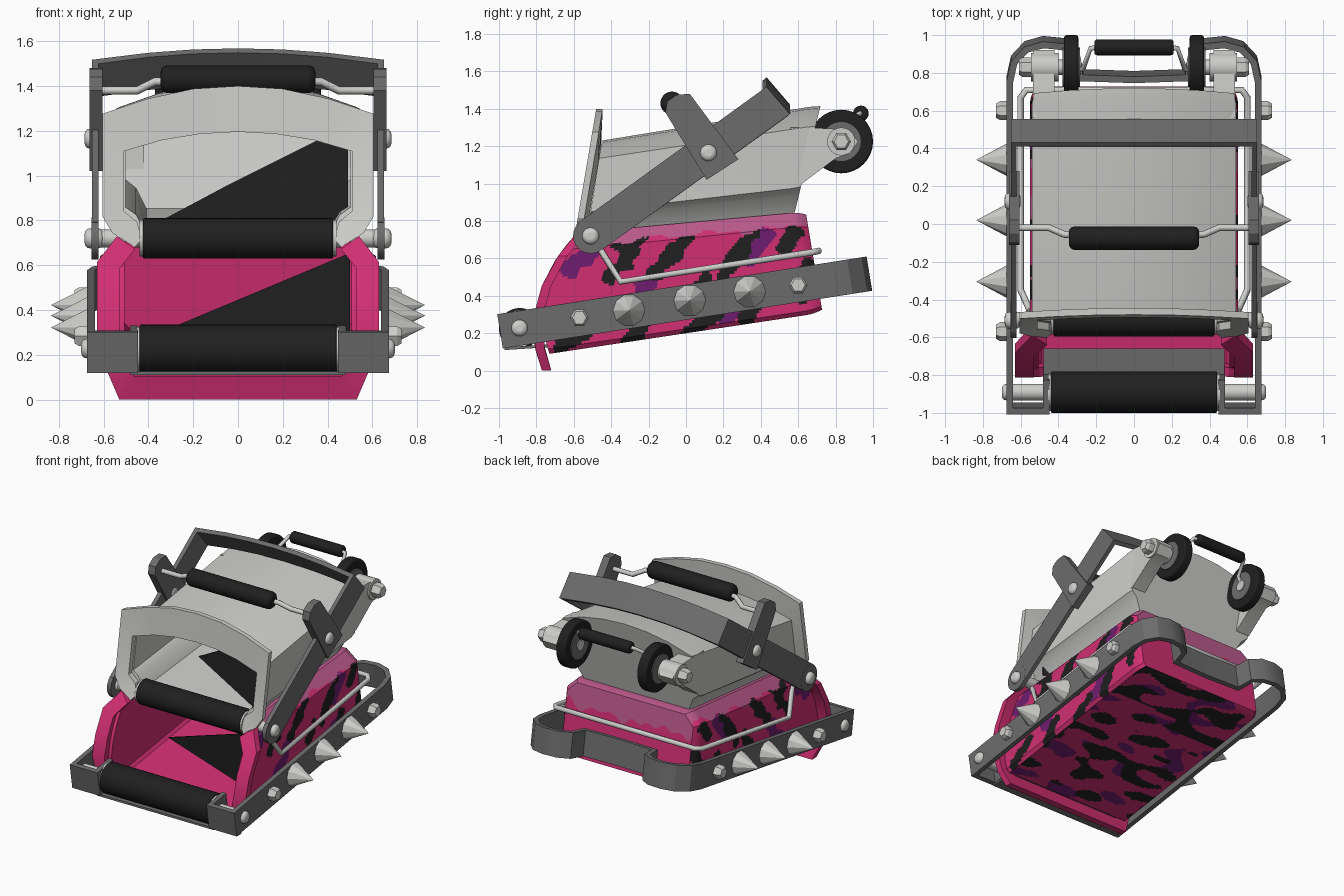
import bpy, bmesh, math
from mathutils import Vector, noise
from mathutils.geometry import intersect_point_line

if "Cube" in bpy.data.objects:
    bpy.data.objects.remove(bpy.data.objects["Cube"])


def material(name, r, g, b):
    m = bpy.data.materials.new(name)
    m.use_nodes = True
    m.diffuse_color = (r, g, b, 1)
    m.node_tree.nodes["Principled BSDF"].inputs["Base Color"].default_value = (r, g, b, 1)
    return m


PINK = material("hot pink", .64, .028, .17)
MAUVE = material("pale pink", .5, .1, .26)
PURPLE = material("purple", .16, .012, .16)
BLACK = material("black", .014, .014, .014)
GREY = material("steel grey", .15, .15, .15)
WHITE = material("off white", .6, .6, .58)
SILVER = material("silver", .62, .62, .6)
SIDES = (("left", 1), ("right", -1))


def finish(name, bm, mats, rule=None):
    bmesh.ops.recalc_face_normals(bm, faces=bm.faces)
    if rule:
        bm.faces.ensure_lookup_table()
        for f in bm.faces:
            f.material_index = rule(f)
    me = bpy.data.meshes.new(name)
    bm.to_mesh(me)
    bm.free()
    for m in mats:
        me.materials.append(m)
    ob = bpy.data.objects.new(name, me)
    bpy.context.collection.objects.link(ob)


def loft(name, rings, mats, rule=None):
    """Skin closed sections and cap both ends."""
    bm = bmesh.new()
    vs = [[bm.verts.new(p) for p in r] for r in rings]
    n = len(vs[0])
    for a, b in zip(vs, vs[1:]):
        for j in range(n):
            k = (j + 1) % n
            bm.faces.new((a[j], a[k], b[k], b[j]))
    bm.faces.new(vs[0])
    bm.faces.new(vs[-1])
    finish(name, bm, mats, rule)


def prism(name, pts, x0, x1, mat):
    """Extrude a y,z outline along x."""
    loft(name, [[(x, *p) for p in pts] for x in (x0, x1)], [mat])


def rod(name, pts, radius=.018):
    cu = bpy.data.curves.new(name, "CURVE")
    cu.dimensions = "3D"
    cu.bevel_depth, cu.bevel_resolution, cu.use_fill_caps = radius, 2, True
    sp = cu.splines.new("POLY")
    sp.points.add(len(pts) - 1)
    for q, p in zip(sp.points, pts):
        q.co = (*p, 1)
    cu.materials.append(SILVER)
    ob = bpy.data.objects.new(name, cu)
    bpy.context.collection.objects.link(ob)


def spin(name, x0, x1, y, z, r0, mat, r1=None, sides=24, bevel=0):
    """Cylinder or cone lying along x."""
    bpy.ops.mesh.primitive_cone_add(vertices=sides, radius1=r0, radius2=r0 if r1 is None else r1,
        depth=abs(x1 - x0), location=((x0 + x1) / 2, y, z),
        rotation=(0, math.copysign(math.pi / 2, x1 - x0), 0))
    ob = bpy.context.object
    ob.name = name
    ob.data.materials.append(mat)
    if bevel:
        mod = ob.modifiers.new("Bevel", "BEVEL")
        mod.width, mod.segments = bevel, 3


def bolt(name, s, x, y, z, r=.05):
    spin(name + "_head", s * (x - .04), s * (x + .03), y, z, r, SILVER, sides=6)
    spin(name + "_tip", s * (x + .03), s * (x + .05), y, z, r, SILVER, r * .75, 6)


def band(name, path, up, thick, mat):
    """Flat strip with mitred corners that follows a path; up is its width."""
    pts, up = [Vector(p) for p in path], Vector(up)
    u, rings = up.normalized(), []
    for i, p in enumerate(pts):
        t1 = (p - pts[max(i - 1, 0)]).normalized()
        t2 = (pts[min(i + 1, len(pts) - 1)] - p).normalized()
        t = (t1 + t2).normalized()
        n = t.cross(u).normalized() * thick / 2 / max(t.dot(t2 if t2.length else t1), .5)
        rings.append([p + n - up / 2, p + n + up / 2, p - n + up / 2, p - n - up / 2])
    loft(name, rings, [mat])


def both(half):
    """Complete a half path with its mirror image."""
    return half + [(-p[0], *p[1:]) for p in reversed(half) if abs(p[0]) > 1e-5]


def section(half, step):
    full, out = both(half), []
    for a, b in zip(full, full[1:] + full[:1]):
        k = max(1, round(math.hypot(a[0] - b[0], (a[1] - b[1]) * .6) / step))
        out += [(a[0] + (b[0] - a[0]) * i / k, a[1] + (b[1] - a[1]) * i / k) for i in range(k)]
    return out


def place(sec, frame, scale=1, bulge=0, dy=0):
    """Set a section (x, height 0..1) on a leaning frame (y, z low; y, z high)."""
    yb, zb, yt, zt = frame
    out = []
    for x, t in sec:
        t = .5 + (t - .5) * scale
        out.append((x * scale, yb + (yt - yb) * t - bulge * 4 * t * (1 - t) + dy, zb + (zt - zb) * t))
    return out


def rim(name, outer, inner, frame, bulge, depths, mat):
    """Open arch between an outer and an inner outline."""
    rows = [place(both(sec), frame, 1, bulge, d) for sec, d in zip((outer, inner, inner, outer), depths)]
    loft(name, list(zip(*rows)), [mat])


def mix(a, b, v):
    return [p + (q - p) * v for p, q in zip(a, b)]


# Lower tub, hollow, with a camouflage pattern on its outside
tub_sec = section([(.53, 0), (.55, .04), (.55, .86), (.47, 1)], .014)
TF, TB = (-.73, .09, -.55, .74), (.73, .31, .64, .85)


def tub_ring(v, scale):
    return place(tub_sec, mix(TF, TB, v), scale, .1 * (1 - v) ** 4)


tub_rings = [tub_ring(v, .92) for v in (.95, .7, .4, .2, .1, 0)]
inner_faces = len(tub_rings) * len(tub_sec)
tub_rings += [tub_ring(i / 100, 1 - .06 * max(0, (i - 94) / 6) ** 2) for i in range(101)]
tub_rings += [tub_ring(1, .94 - .03 * i) for i in range(1, 27)]

# Brush strokes on the tub's flanks: start y, z and end y, z
DARK = ((-.36, .69, -.24, .72), (-.17, .52, .02, .73), (.2, .5, .35, .74), (.52, .66, .58, .74),
        (-.4, .5, -.28, .63), (-.66, .14, -.5, .24), (-.3, .16, -.2, .28), (.02, .2, .16, .3),
        (.32, .28, .42, .46), (.05, .42, .1, .5), (.61, .4, .65, .55))
VIOLET = ((-.62, .55, -.5, .65), (-.32, .28, -.2, .45), (.34, .62, .42, .72), (.2, .3, .36, .42))


def painted(c, strokes, width):
    p, near = Vector((c.y, c.z, 0)), 9
    for ya, za, yb, zb in strokes:
        a, b = Vector((ya, za, 0)), Vector((yb, zb, 0))
        t = min(1, max(0, intersect_point_line(p, a, b)[1]))
        near = min(near, (a.lerp(b, t) - p).length)
    return near < width + .03 * noise.noise(p * 13)


def camo(f):
    c, n = f.calc_center_median(), f.normal
    if f.index < inner_faces:
        return 0
    drop = .79 + .092 * c.y - c.z
    if n.y > .8:
        return 1 if drop < .17 + .1 * noise.noise((c.x * 9, 0, 3)) else 0
    if drop < .07 + .05 * noise.noise((c.y * 9, c.x, 5)):
        return 1
    if abs(n.x) > .5:
        return 3 if painted(c, DARK, .042) else 2 if painted(c, VIOLET, .05) else 0
    p = Vector((c.y * 8, 0, c.x * 4))
    if noise.noise(p) > .12:
        return 3
    return 2 if noise.noise(p + Vector((7, 3, 11))) > .24 else 0


loft("tub", tub_rings, [PINK, MAUVE, PURPLE, BLACK], rule=camo)
rim("tub_lip", [(.54, 1), (.63, .84), (.63, .62), (.63, .42), (.58, .16), (.53, 0)],
    [(.46, .92), (.53, .8), (.53, .62), (.53, .42), (.5, .2), (.46, .14)],
    (-.77, 0, -.59, .73), .12, (0, 0, .05, .05), PINK)

# Upper hood, hollow, with a flared front rim
hood_sec = both([(.44, 0), (.49, .17), (.54, .24), (.54, .81), (.36, .92), (.18, .98), (0, 1)])
HF, HB = (-.53, .73, -.45, 1.23), (.58, .84, .72, 1.42)
loft("hood", [place(hood_sec, mix(HF, HB, v), s) for v, s in
     ((.94, .93), (0, .93), (0, 1), (.95, 1), (1, .98))], [WHITE])
rim("hood_rim", [(.46, -.16), (.56, -.06), (.605, .06), (.605, .8), (.4, .91), (.2, .98), (0, 1)],
    [(.43, -.1), (.45, .02), (.51, .1), (.51, .53), (.34, .61), (.17, .655), (0, .67)],
    (-.585, .78, -.48, 1.40), 0, (0, .02, .06, .035), WHITE)

# Dark slanting sheets inside both compartments
for name, sheet in (("hood_lining", [(-.36, .02, .79), (.49, -.42, .76), (.49, -.42, 1.14), (.36, -.34, 1.16),
                                     (-.06, 0, .95)]),
                    ("tub_lining", [(-.42, -.22, .27), (.5, -.5, .2), (.5, -.5, .655)])):
    loft(name, [[(x, y + d, z) for x, y, z in sheet] for d in (0, .008)], [BLACK])

# Lower guard frame with its front roller and step
frame_half = [(.465, -.8), (.465, -.965), (.657, -.965), (.657, .78), (.635, .88), (.57, .95),
              (.48, .975), (.38, .965), (.31, .92), (.285, .8), (0, .79)]
band("guard_frame", both([(x, y - .012, .21 + .156 * (y + .985)) for x, y in frame_half]),
     (0, -.03, .183), .035, GREY)
prism("front_step", [(-.97, .11), (-.66, .13), (-.66, .145), (-.97, .125)], -.48, .48, GREY)
for name, half, y, z, r in (("front_roller", .44, -.89, .225, .11), ("hood_roller", .425, -.505, .72, .09)):
    spin(name, -half, half, y, z, r, BLACK, sides=32, bevel=.008)
    spin(name + "_caps", -half - .014, half + .014, y, z, r * .9, SILVER)
spin("hood_roller_axle", -.62, .62, -.505, .72, .04, SILVER)

# Roll bar with a slightly arched top
PIVOT, ARM = Vector((0, -.51, .72)), Vector((0, .81, .584))
tip = PIVOT + ARM * 1.225
band("roll_bar", both([(.637, *PIVOT.yz), (.637, *tip.yz), (.4, tip.y, tip.z + .03),
     (.2, tip.y, tip.z + .045), (0, tip.y, tip.z + .05)]), (0, -.125, .146), .03, GREY)

# Grab handles and tub rail
spin("top_grip", -.345, .345, -.075, 1.43, .062, BLACK, bevel=.03)
spin("rear_grip", -.21, .21, .935, 1.375, .042, BLACK, bevel=.015)
rod("tub_rail", both([(.55, -.46, .65), (.6, -.35, .475), (.6, .67, .632), (.57, .71, .64)]))

# Everything paired on the two sides
for side, s in SIDES:
    rod(side + "_top_grip_rod", [(s * x, y, z) for x, y, z in
        ((.3, -.06, 1.42), (.37, -.055, 1.42), (.45, -.02, 1.38), (.63, -.02, 1.38))])
    rod(side + "_rear_grip_rod", [(s * x, y, z) for x, y, z in
        ((.18, .935, 1.375), (.23, .93, 1.375), (.27, .82, 1.3), (.3, .82, 1.24))], radius=.014)
    prism(side + "_bracket", [(-.11, 1.38), (-.1, 1.44), (-.05, 1.475), (.02, 1.48), (.28, 1.13),
          (.11, 1.02)], s * .605, s * .662, GREY)
    spin(side + "_arm_end", s * .622, s * .653, *PIVOT.yz, .094, GREY)
    for y, z in ((-.51, .72), (.12, 1.165)):
        spin(side + "_arm_rivet", s * .6, s * .685, y, z, .045, SILVER, bevel=.025)
    # Guard frame spikes and fixings
    for y, z in ((-.305, .322), (.02, .375), (.34, .422)):
        spin(side + "_spike", s * .67, s * .835, y, z, .088, SILVER, 0, 10)
    for y, z in ((-.57, .283), (.6, .457)):
        bolt(side + "_frame_bolt", s, .68, y, z)
    spin(side + "_roller_axle", s * .44, s * .7, -.89, .228, .044, SILVER, bevel=.025)
    # Rear wheel carriers, wheels and axles
    prism(side + "_wheel_arm", [(.56, 1.3), (.77, 1.295), (.88, 1.28), (.92, 1.225),
          (.88, 1.16), (.8, 1.135), (.62, 1.0), (.56, 1.0)], s * .42, s * .535, WHITE)
    spin(side + "_arm_hub", s * .4, s * .545, .83, 1.225, .075, WHITE)
    prism(side + "_arm_foot", [(.56, 1.25), (.56, 1.32), (.67, 1.32), (.67, 1.25)],
          s * .27, s * .45, WHITE)
    spin(side + "_wheel", s * .295, s * .37, .83, 1.225, .17, BLACK, sides=32, bevel=.012)
    spin(side + "_wheel_hub", s * .287, s * .378, .83, 1.225, .105, GREY)
    spin(side + "_wheel_axle", s * .28, s * .56, .83, 1.225, .04, SILVER)
    bolt(side + "_wheel_bolt", s, .56, .83, 1.225, .052)

# Smooth the rounded parts and keep their edges sharp
bpy.ops.object.select_all(action="DESELECT")
for ob in bpy.context.collection.objects:
    if ob.type == "MESH":
        ob.select_set(True)
        bpy.context.view_layer.objects.active = ob
bpy.ops.object.shade_smooth_by_angle(angle=math.radians(28))
